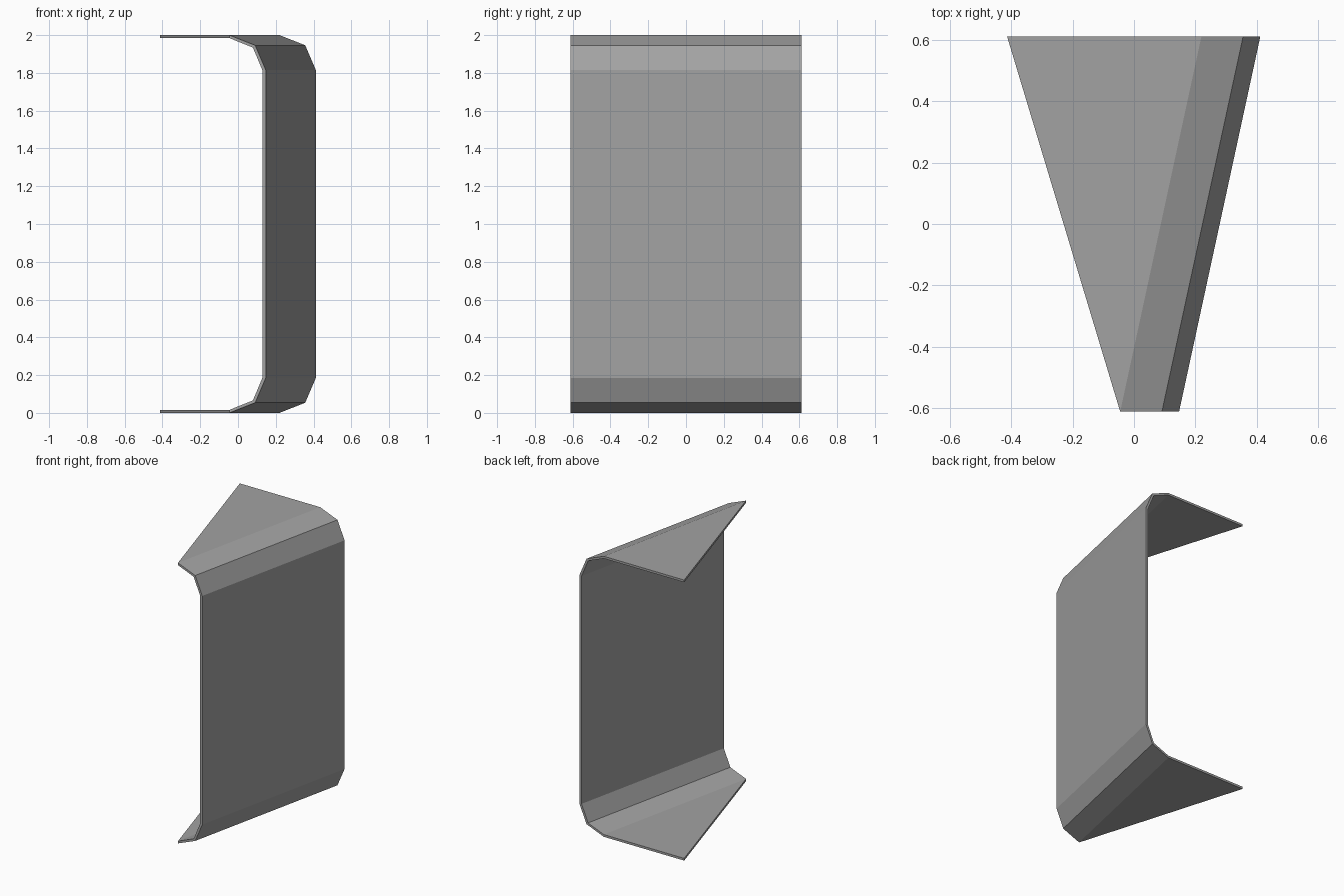
import bpy, bmesh

if "Cube" in bpy.data.objects:
    bpy.data.objects.remove(bpy.data.objects["Cube"])

HALF_Y = 0.612
SHEAR = 0.265      # sideways shift of the section from front to back
TIP_BACK = -0.414  # free edge of the flanges at the back

grey = bpy.data.materials.new("mid grey")
grey.diffuse_color = (0.36, 0.36, 0.36, 1)
grey.use_nodes = True
grey.node_tree.nodes["Principled BSDF"].inputs["Base Color"].default_value = grey.diffuse_color

# Upper half of the front section, flange to wall: (x, z above middle)
outer = [(-0.045, 1.0), (0.091, 0.946), (0.147, 0.815)]
inner = [(-0.045, 0.984), (0.079, 0.934), (0.130, 0.812)]


def section(half, back):
    """Full C-shaped line at the front or back, mirrored top to bottom."""
    shift = SHEAR if back else 0
    tip = TIP_BACK if back else half[0][0]
    y = HALF_Y if back else -HALF_Y
    top = [(tip, half[0][1])] + [(x + shift, z) for x, z in half]
    full = top + [(x, -z) for x, z in reversed(top)]
    return [(x, y, z + 1) for x, z in full]


# Folded channel: four lines joined by strips of faces
bm = bmesh.new()
lines = [[bm.verts.new(p) for p in section(h, b)]
         for h, b in ((outer, False), (outer, True), (inner, True), (inner, False))]
for k in range(4):
    a, b = lines[k], lines[(k + 1) % 4]
    for i in range(len(a) - 1):
        bm.faces.new((a[i], a[i + 1], b[i + 1], b[i]))
# Close the free edges of both flanges
bm.faces.new([l[0] for l in lines])
bm.faces.new([l[-1] for l in lines])

# The flanges taper to a point at the front
bmesh.ops.remove_doubles(bm, verts=bm.verts, dist=0.0005)
bmesh.ops.recalc_face_normals(bm, faces=bm.faces)

mesh = bpy.data.meshes.new("folded_channel")
bm.to_mesh(mesh)
bm.free()
mesh.materials.append(grey)
bpy.context.collection.objects.link(bpy.data.objects.new("folded_channel", mesh))
